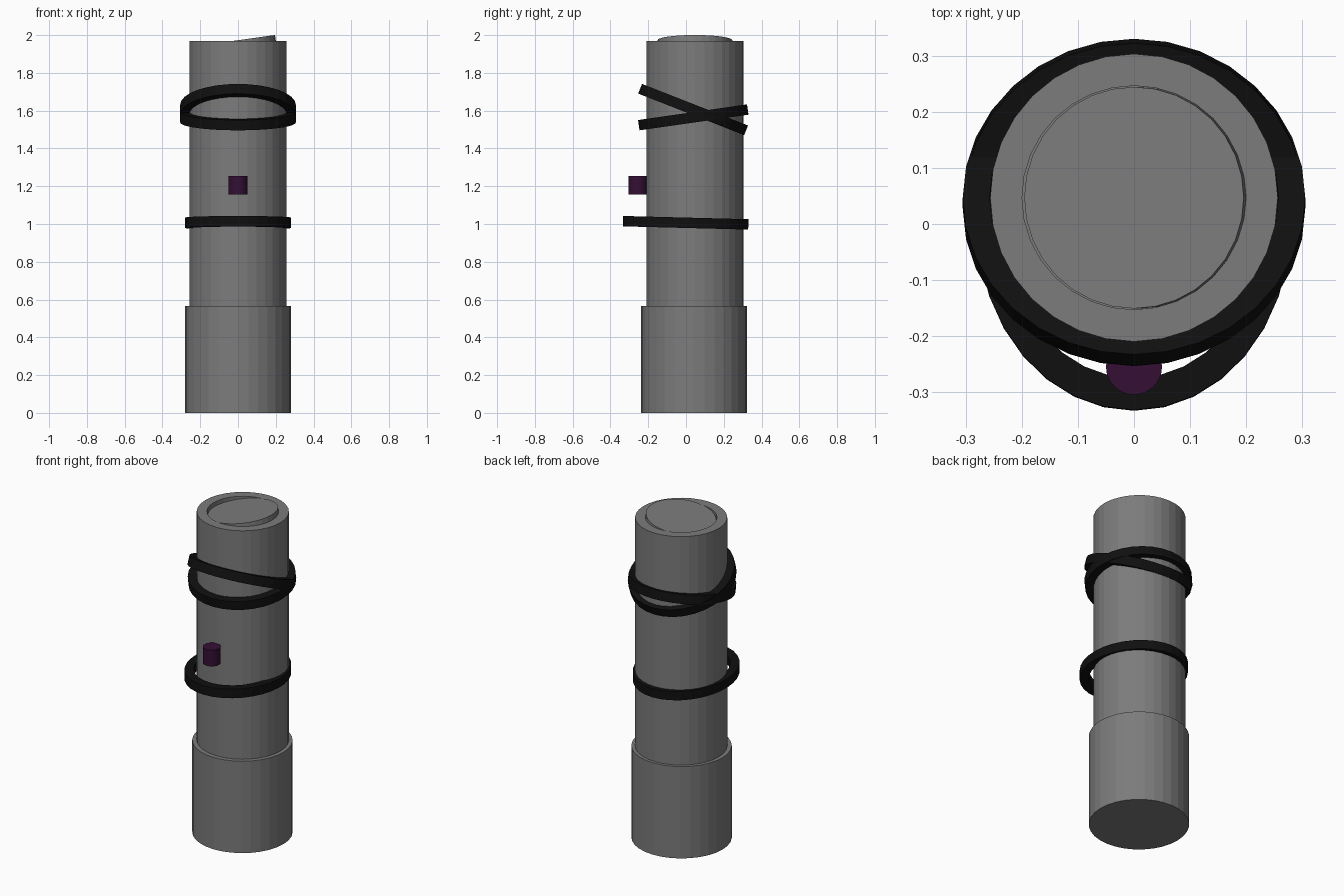
import bpy, bmesh, math
from mathutils import Matrix, Vector

if "Cube" in bpy.data.objects:
    bpy.data.objects.remove(bpy.data.objects["Cube"])

SEG = 32


def material(name, color):
    m = bpy.data.materials.new(name)
    m.diffuse_color = (*color, 1)
    m.use_nodes = True
    m.node_tree.nodes["Principled BSDF"].inputs["Base Color"].default_value = m.diffuse_color
    return m


grey = material("grey metal", (0.2, 0.2, 0.2))
black = material("black rubber", (0.005, 0.005, 0.005))
purple = material("dark purple", (0.035, 0.005, 0.035))


def lathe(name, profile, mat, loc, scale=(1, 1), rot=(0, 0, 0), closed=False):
    """Spin an (r, z) profile about z; r = 0 points become poles."""
    bm = bmesh.new()
    vs = [bm.verts.new((r, 0, z)) for r, z in profile]
    pairs = list(zip(vs, vs[1:] + ([vs[0]] if closed else [])))
    edges = [bm.edges.new(p) for p in pairs[:len(vs) if closed else len(vs) - 1]]
    bmesh.ops.spin(bm, geom=vs + edges, cent=(0, 0, 0), axis=(0, 0, 1),
                   angle=2 * math.pi, steps=SEG, use_duplicate=False)
    bmesh.ops.remove_doubles(bm, verts=bm.verts, dist=1e-5)
    bmesh.ops.recalc_face_normals(bm, faces=bm.faces)
    bmesh.ops.scale(bm, vec=(scale[0], scale[1], 1), verts=bm.verts)
    me = bpy.data.meshes.new(name)
    bm.to_mesh(me)
    bm.free()
    me.materials.append(mat)
    ob = bpy.data.objects.new(name, me)
    ob.location, ob.rotation_euler = loc, rot
    bpy.context.collection.objects.link(ob)
    return ob


def cylinder(name, r, h, mat, loc, rot=(0, 0, 0)):
    return lathe(name, [(0, 0), (r, 0), (r, h), (0, h)], mat, loc, rot=rot)


def band(name, front, back, rx, mat, thick=0.048, height=0.055):
    """Square-section ring through a front and a back (y, z) point of its outer rim."""
    dy, dz = back[0] - front[0], back[1] - front[1]
    ry = math.hypot(dy, dz) / 2
    loc = (0, (front[0] + back[0]) / 2, (front[1] + back[1]) / 2)
    h, inner = height / 2, 1 - thick / rx
    return lathe(name, [(inner, -h), (1, -h), (1, h), (inner, h)], mat, loc,
                 (rx, ry), (math.atan2(dz, dy), 0, 0), closed=True)


# Handle: wide base and long barrel with a shallow recess in the top
cylinder("base", 0.28, 0.565, grey, (0, 0.043, 0))
lathe("barrel", [(0, 0.5), (0.257, 0.5), (0.257, 1.97), (0.2, 1.97), (0.2, 1.9), (0, 1.9)],
      grey, (0, 0.047, 0))

# Tilted cap sitting in the recess
tilt = math.radians(-8)
top = Vector((0, 0.047, 1.973))
cap_base = top - Matrix.Rotation(tilt, 3, 'Y') @ Vector((0, 0, 0.08))
cylinder("tilted_cap", 0.198, 0.08, grey, cap_base, (0, tilt, 0))

# Button on the front
cylinder("button", 0.05, 0.1, purple, (0, -0.255, 1.155))

# Bands wrapped around the barrel
band("lower_band", (-0.333, 1.015), (0.33, 0.998), 0.28, black)
band("upper_band_steep", (-0.243, 1.716), (0.318, 1.496), 0.306, black)
band("upper_band_shallow", (-0.25, 1.523), (0.327, 1.606), 0.306, black)
